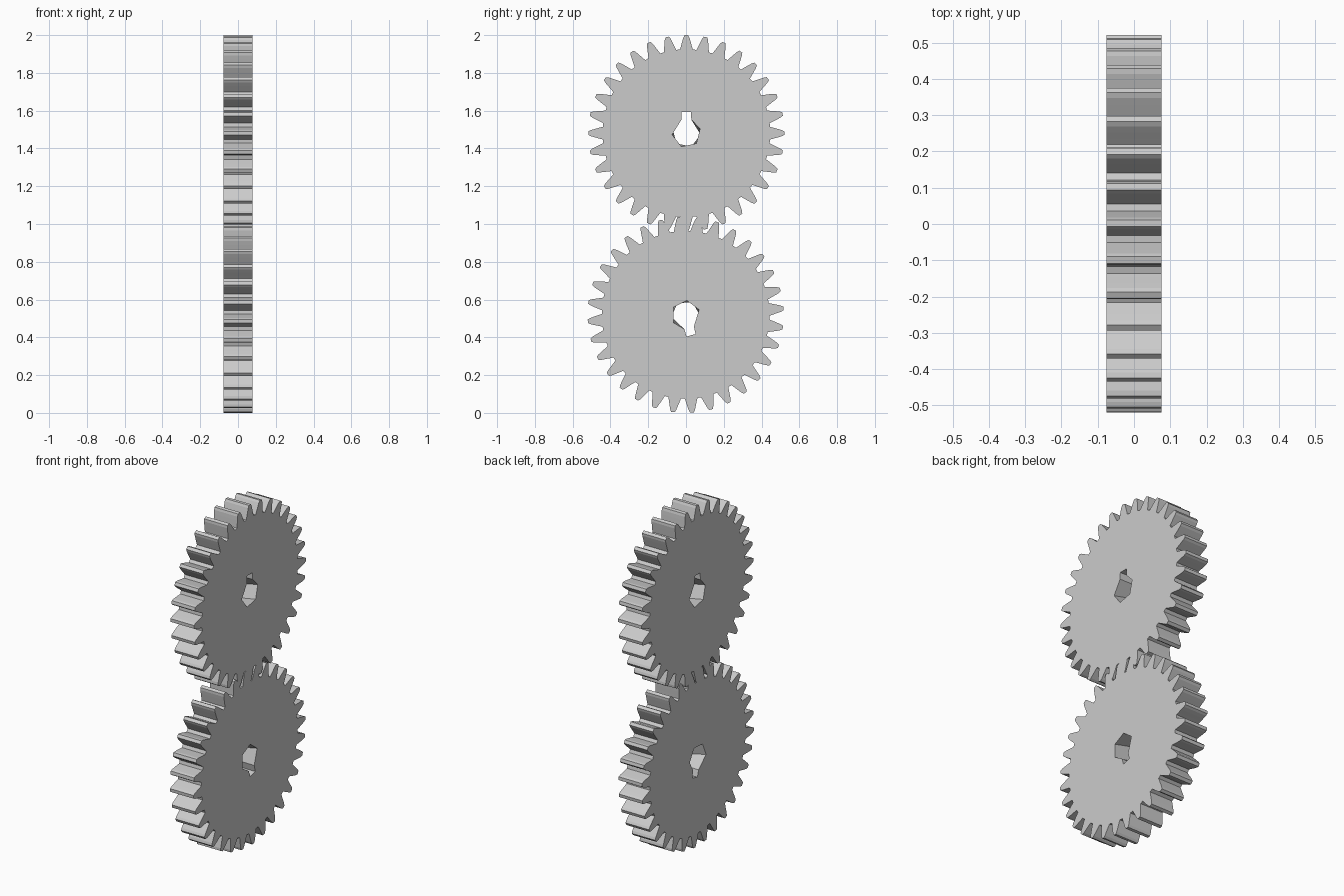
import bpy
import bmesh
from math import sin, cos, radians, tau

cube = bpy.data.objects.get("Cube")
if cube:
    bpy.data.objects.remove(cube, do_unlink=True)

TEETH = 32
HALF_WIDTH = 0.076
# One tooth flank from root to tip: (radius, half angle in radians)
FLANK = [(0.444, 0.076), (0.462, 0.062), (0.485, 0.046), (0.506, 0.032), (0.519, 0.018)]
BORE_RADIUS = 0.076
KEY_HALF, KEY_TOP = 0.025, 0.112

steel = bpy.data.materials.new("grey steel")
steel.use_nodes = True
colour = (0.6, 0.6, 0.6, 1)
steel.diffuse_color = colour
steel.node_tree.nodes["Principled BSDF"].inputs["Base Color"].default_value = colour


def polar(radius, angle):
    return radius * sin(angle), radius * cos(angle)


def tooth_outline():
    points = []
    for i in range(TEETH):
        middle = tau * i / TEETH
        points += [polar(r, middle - a) for r, a in FLANK]
        points += [polar(r, middle + a) for r, a in reversed(FLANK)]
    return points


def bore_outline(side):
    # Coarse round bore, skewed between its two ends, with a square keyway
    points = [(-KEY_HALF, KEY_TOP), (KEY_HALF, KEY_TOP)]
    points.append(polar(BORE_RADIUS, radians(20)))
    points += [polar(BORE_RADIUS, radians(a - 12 * side)) for a in (84, 148, 212, 276)]
    points.append(polar(BORE_RADIUS, radians(340)))
    return points


def add_loop(bm, points, x):
    verts = [bm.verts.new((x, y, z)) for y, z in points]
    edges = [bm.edges.new((v, verts[i - 1])) for i, v in enumerate(verts)]
    return verts, edges


def add_gear(name, y, z, turn):
    bm = bmesh.new()
    rims, bores = [], []
    # Flat side faces with the bore left open
    for side in (-1, 1):
        rim, rim_edges = add_loop(bm, tooth_outline(), side * HALF_WIDTH)
        bore, bore_edges = add_loop(bm, bore_outline(side), side * HALF_WIDTH)
        bmesh.ops.triangle_fill(bm, use_beauty=True, edges=rim_edges + bore_edges,
                                normal=(side, 0, 0))
        rims.append(rim)
        bores.append(bore)
    # Tooth surfaces and bore walls
    for a, b in (rims, bores):
        for i in range(len(a)):
            bm.faces.new((a[i - 1], a[i], b[i], b[i - 1]))
    bmesh.ops.recalc_face_normals(bm, faces=bm.faces)
    mesh = bpy.data.meshes.new(name)
    bm.to_mesh(mesh)
    bm.free()
    mesh.materials.append(steel)
    gear = bpy.data.objects.new(name, mesh)
    gear.location = (0, y, z)
    gear.rotation_euler.x = -radians(turn)
    bpy.context.collection.objects.link(gear)


add_gear("upper_gear", 0.002, 1.481, 0)
add_gear("lower_gear", -0.002, 0.519, 165)
